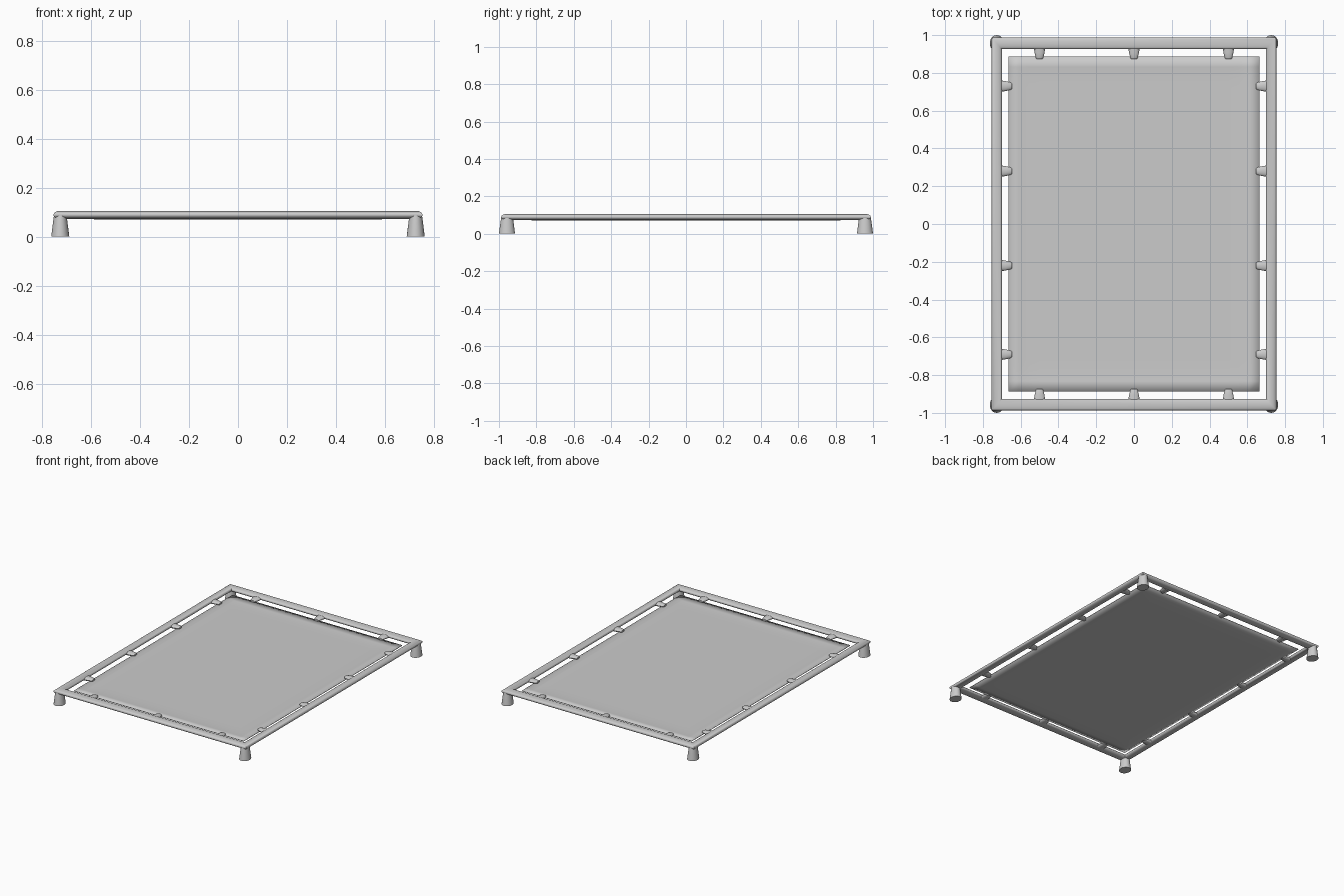
import bpy, bmesh
from math import cos, sin, pi, radians

if "Cube" in bpy.data.objects:
    bpy.data.objects.remove(bpy.data.objects["Cube"])

CX, CY = 0.7265, 0.957        # rail centre lines
RX, RY, RZ = 0.0275, 0.031, 0.0165
ZC = 0.0895                   # rail centre height


def finish(bm, name, angle=35):
    bmesh.ops.recalc_face_normals(bm, faces=bm.faces)
    me = bpy.data.meshes.new(name)
    bm.to_mesh(me)
    bm.free()
    ob = bpy.data.objects.new(name, me)
    bpy.context.collection.objects.link(ob)
    bpy.ops.object.select_all(action='DESELECT')
    ob.select_set(True)
    bpy.context.view_layer.objects.active = ob
    bpy.ops.object.shade_smooth_by_angle(angle=radians(angle))
    return ob


def loft(name, rings, closed=False, angle=35):
    """Skin a list of equal-length point rings."""
    bm = bmesh.new()
    vr = [[bm.verts.new(p) for p in r] for r in rings]
    n = len(vr[0])
    for i in range(len(vr) if closed else len(vr) - 1):
        a, b = vr[i], vr[(i + 1) % len(vr)]
        for j in range(n):
            bm.faces.new((a[j], a[(j + 1) % n], b[(j + 1) % n], b[j]))
    if not closed:
        bm.faces.new(vr[0])
        bm.faces.new(vr[-1])
    return finish(bm, name, angle)


def circle(n):
    return [(cos(2 * pi * k / n), sin(2 * pi * k / n)) for k in range(n)]


# Mitred tube frame with oval section
loft("frame_rails", [
    [(sx * (CX + RX * c), sy * (CY + RY * c), ZC + RZ * s) for c, s in circle(24)]
    for sx, sy in ((1, 1), (-1, 1), (-1, -1), (1, -1))], closed=True)

# Tapered oval feet at the corners
for sx, x_name in ((-1, "left"), (1, "right")):
    for sy, y_name in ((-1, "front"), (1, "back")):
        loft(f"{y_name}_{x_name}_foot", [
            [(sx * CX + rx * c, sy * CY + ry * s, z) for c, s in circle(24)]
            for z, rx, ry in ((0, 0.037, 0.043), (0.04, 0.032, 0.038),
                              (0.075, 0.0275, 0.033), (0.092, 0.025, 0.030))])

# Stretched bed sheet, sagging slightly inside its edge
bm = bmesh.new()
bmesh.ops.create_grid(bm, x_segments=24, y_segments=32, size=1)
for v in bm.verts:
    u = max(abs(v.co.x) * 0.665, 0)
    w = abs(v.co.y) * 0.887
    t = max(0, min(1, min(0.665 - u, 0.887 - w) / 0.09))
    v.co.x *= 0.665
    v.co.y *= 0.887
    v.co.z = 0.081 - 0.007 * t * t * (3 - 2 * t)
sheet = finish(bm, "bed_sheet")
mod = sheet.modifiers.new("thickness", 'SOLIDIFY')
mod.thickness = 0.004
mod.offset = -1


# Small tapered clips holding the sheet to the rails
def clip(name, base, direction):
    (bx, by), (dx, dy) = base, direction
    loft(name, [
        [(bx + dx * d - dy * w * c, by + dy * d + dx * w * c, 0.085 + h * s)
         for c, s in circle(16)]
        for d, w, h in ((-0.01, 0.031, 0.013), (0.02, 0.026, 0.012),
                        (0.045, 0.020, 0.010), (0.052, 0.015, 0.007))])


for s, end in ((-1, "front"), (1, "back")):
    for i, x in enumerate((-0.5, 0, 0.5)):
        clip(f"{end}_clip_{i + 1}", (x, s * 0.926), (0, -s))
for s, side in ((-1, "left"), (1, "right")):
    for i, y in enumerate((-0.69, -0.22, 0.28, 0.73)):
        clip(f"{side}_clip_{i + 1}", (s * 0.699, y), (-s, 0))
